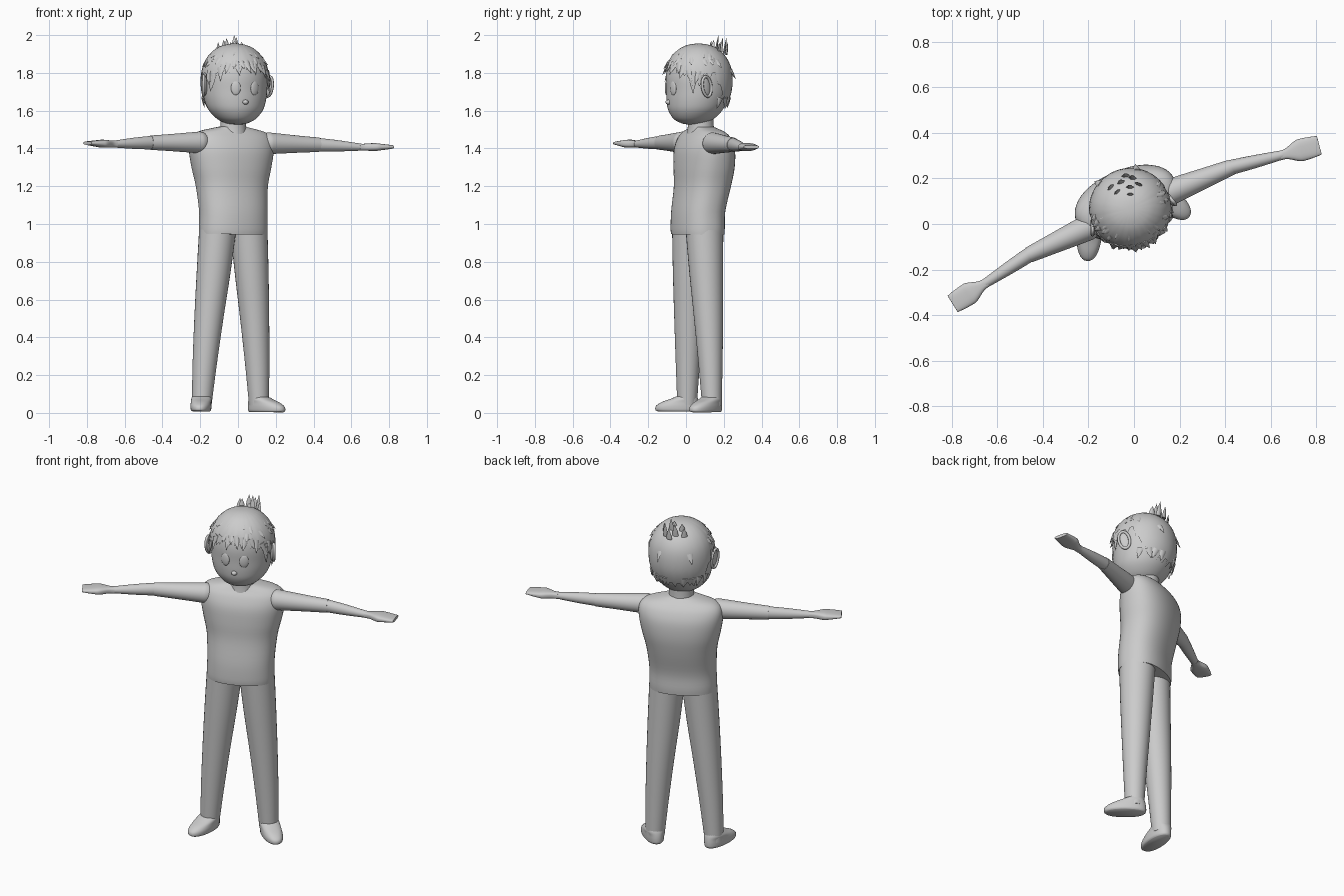
import bpy, bmesh, random
from math import sin, cos, pi, radians, copysign
from mathutils import Matrix, Vector

if "Cube" in bpy.data.objects:
    bpy.data.objects.remove(bpy.data.objects["Cube"])

random.seed(4)
CENTRE = Matrix.Translation((-0.02, 0.064, 0))
LEAN = (Matrix.Translation((0, 0, 1.43)) @ Matrix.Rotation(0.0115, 4, 'Y')
        @ Matrix.Translation((0, 0, -1.43)))
BODY = CENTRE @ Matrix.Rotation(radians(23.4), 4, 'Z') @ LEAN
HEAD = CENTRE @ Matrix.Rotation(radians(20), 4, 'Z') @ LEAN


def dense(rows, k=4):
    """Catmull-Rom smoothing of a list of sections."""
    out = []
    for i in range(len(rows) - 1):
        p = [rows[max(i - 1, 0)], rows[i], rows[i + 1], rows[min(i + 2, len(rows) - 1)]]
        for j in range(k):
            t = j / k
            out.append(tuple(0.5 * (2 * b + (c - a) * t + (2 * a - 5 * b + 4 * c - d) * t * t
                                    + (3 * b - a - 3 * c + d) * t ** 3)
                             for a, b, c, d in zip(*p)))
    return out + [rows[-1]]


def loft(bm, rows, frame=Matrix(), n=32, e=2.0):
    """Skin oval rings (height, half width, half depth, x, y) and cap both ends."""
    rings = []
    for h, a, b, x, y in rows:
        ring = []
        for i in range(n):
            c, s = cos(2 * pi * i / n), sin(2 * pi * i / n)
            p = (x + a * copysign(abs(c) ** (2 / e), c), y + b * copysign(abs(s) ** (2 / e), s), h)
            ring.append(bm.verts.new(frame @ Vector(p)))
        rings.append(ring)
    for r, q in zip(rings, rings[1:]):
        for i in range(n):
            j = (i + 1) % n
            bm.faces.new((r[i], r[j], q[j], q[i]))
    bm.faces.new(rings[0][::-1])
    bm.faces.new(rings[-1])


def along(p, q, side=Vector((0, 1, 0))):
    """Frame at p with its z axis pointing at q."""
    p, z = Vector(p), (Vector(q) - Vector(p)).normalized()
    y = z.cross(side).normalized()
    x = y.cross(z)
    m = Matrix((x, y, z)).transposed().to_4x4()
    m.translation = p
    return m


def finish(name, bm, world, angle=50):
    bmesh.ops.remove_doubles(bm, verts=bm.verts, dist=1e-5)
    bmesh.ops.recalc_face_normals(bm, faces=bm.faces)
    bm.transform(world)
    me = bpy.data.meshes.new(name)
    bm.to_mesh(me)
    bm.free()
    me.shade_smooth()
    me.set_sharp_from_angle(angle=radians(angle))
    ob = bpy.data.objects.new(name, me)
    bpy.context.collection.objects.link(ob)
    return ob


def part(name, rows, frame=Matrix(), world=BODY, n=32, e=2.0, k=4):
    bm = bmesh.new()
    loft(bm, dense(rows, k), frame, n, e)
    return finish(name, bm, world)


# Torso
part("shirt", [(0.945, .186, .124, 0, 0), (0.98, .187, .127, 0, 0), (1.07, .186, .127, 0, .003),
               (1.2, .196, .134, 0, .026), (1.3, .218, .141, 0, .035), (1.39, .234, .135, 0, .037),
               (1.45, .23, .112, 0, .037), (1.485, .195, .085, 0, .035), (1.505, .12, .065, 0, .028),
               (1.515, .07, .06, 0, .02)], n=48, e=2.3)
part("neck", [(1.46, .078, .075, 0, .015), (1.51, .069, .069, 0, .015), (1.6, .068, .068, 0, .015)])

# Limbs, both sides
for s, side in ((-1, "right"), (1, "left")):
    shoulder, elbow = (s * .17, 0, 1.43), (s * .485, -.008, 1.425)
    wrist, tip = (s * .712, -.047, 1.415), (s * .875, -.072, 1.418)
    part(side + "_upper_arm", [(-.03, .012, .012, 0, 0), (-.015, .035, .037, 0, 0), (.02, .055, .056, 0, 0),
                               (.06, .055, .055, 0, 0), (.2, .044, .045, 0, 0), (.315, .035, .038, 0, 0)],
         along(shoulder, elbow))
    part(side + "_forearm", [(-.01, .033, .036, 0, 0), (.1, .029, .03, 0, 0), (.235, .02, .018, 0, 0)],
         along(elbow, wrist))
    part(side + "_hand", [(-.01, .021, .018, 0, 0), (.02, .024, .018, 0, 0), (.07, .047, .021, 0, 0),
                          (.1, .049, .018, 0, 0), (.14, .046, .013, 0, 0), (.168, .042, .009, 0, 0)],
         along(wrist, tip), e=2.8)
    part(side + "_leg", [(0.04, .052, .052, s * .165, .015), (.25, .064, .063, s * .152, .012),
                         (.5, .077, .077, s * .132, .008), (.75, .09, .09, s * .109, .003),
                         (.97, .098, .1, s * .09, 0)])
    foot = Matrix.Translation((s * .165, .015, 0)) @ Matrix.Rotation(s * radians(28), 4, 'Z')
    part(side + "_shoe", [(.006, .047, .108, 0, -.052), (.015, .053, .116, 0, -.053),
                          (.035, .055, .114, 0, -.05), (.055, .054, .098, 0, -.036),
                          (.072, .054, .073, 0, -.015), (.085, .05, .055, 0, -.002)], foot, e=2.2)

# Head
SKULL = dense([(1.527, .02, .025, 0, -.035), (1.533, .055, .06, 0, -.03), (1.555, .1, .105, 0, -.026),
               (1.6, .142, .142, 0, -.017), (1.65, .162, .16, 0, -.008), (1.71, .172, .17, 0, 0),
               (1.78, .173, .172, 0, 0), (1.84, .16, .16, 0, 0), (1.89, .129, .129, 0, 0),
               (1.925, .085, .085, 0, 0), (1.94, .04, .04, 0, 0), (1.943, .004, .004, 0, 0)])
bm = bmesh.new()
loft(bm, SKULL, n=48)
finish("head", bm, HEAD)


def skin(az, z, off=0.0):
    """Point on the skull; az 0 is the face, z the height."""
    z = min(max(z, SKULL[0][0]), SKULL[-1][0] - 1e-5)
    for p, q in zip(SKULL, SKULL[1:]):
        if p[0] <= z <= q[0]:
            t = (z - p[0]) / (q[0] - p[0])
            a, b, x, y = (p[i] + (q[i] - p[i]) * t for i in range(1, 5))
            return Vector((x + (a + off) * sin(az), y - (b + off) * cos(az), z))


def blob(name, pos, scale, az):
    bm = bmesh.new()
    bmesh.ops.create_uvsphere(bm, u_segments=24, v_segments=14, radius=1)
    bm.transform(Matrix.Translation(pos) @ Matrix.Rotation(az, 4, 'Z') @ Matrix.Diagonal((*scale, 1)))
    return finish(name, bm, HEAD)


# Face
blob("nose", skin(0, 1.645), (.016, .016, .013), 0)
for s, side in ((-1, "right"), (1, "left")):
    az = s * radians(18)
    blob(side + "_eye", skin(az, 1.72, -.002), (.026, .009, .038), az)
    # Ear: shallow bowl with a raised oval rim
    ear = Matrix.Translation((s * .176, -.022, 1.73)) @ Matrix.Rotation(s * radians(20), 4, 'Z') \
        @ Matrix.Rotation(radians(12), 4, 'X')
    bm = bmesh.new()
    bmesh.ops.create_uvsphere(bm, u_segments=20, v_segments=12, radius=1)
    bm.transform(Matrix.Diagonal((.012, .032, .054, 1)))
    n, m = 28, 8
    rim = [[bm.verts.new((s * .008 + .008 * sin(2 * pi * j / m),
                          (.03 + .008 * cos(2 * pi * j / m)) * cos(2 * pi * i / n),
                          (.053 + .008 * cos(2 * pi * j / m)) * sin(2 * pi * i / n)))
            for j in range(m)] for i in range(n)]
    for i in range(n):
        for j in range(m):
            k, l = (i + 1) % n, (j + 1) % m
            bm.faces.new((rim[i][j], rim[k][j], rim[k][l], rim[i][l]))
    finish(side + "_ear", bm, HEAD @ ear)

# Hair cap with a jagged lower edge
EDGE = [(0, 1.83), (40, 1.81), (58, 1.77), (75, 1.78), (100, 1.79), (118, 1.67), (150, 1.63), (180, 1.62)]


def hairline(az):
    d = abs((az * 180 / pi + 180) % 360 - 180)
    for (a, p), (b, q) in zip(EDGE, EDGE[1:]):
        if a <= d <= b:
            return p + (q - p) * (d - a) / (b - a)
    return EDGE[-1][1]


bm = bmesh.new()
N, K = 72, 16
grid = []
for k in range(K + 1):
    row = []
    for i in range(N):
        az = 2 * pi * i / N
        low = hairline(az) + (.014 if i % 3 else -.016)
        p = skin(az, low + (1.9429 - low) * sin(k / K * pi / 2), .008)
        row.append(bm.verts.new(p + Vector((0, 0, .012 * k / K))))
    grid.append(row)
for r, q in zip(grid, grid[1:]):
    for i in range(N):
        j = (i + 1) % N
        bm.faces.new((r[i], r[j], q[j], q[i]))
bm.faces.new(grid[-1])
finish("hair_cap", bm, HEAD, 40)

# Hair locks: flat pointed tufts bent away from the scalp
bm = bmesh.new()


def lock(root, aim, width, length):
    out = Vector((root.x, root.y, .3 * (root.z - 1.74))).normalized()
    loft(bm, [(0, width, width * .4, 0, 0), (length * .5, width * .7, width * .3, 0, 0),
              (length, .0006, .0006, 0, 0)], along(root, root + aim, aim.cross(out)), n=6)


def hanging(az, z, width, length, flare=.25):
    root = skin(az, z, .006)
    down = skin(az, z - .04, .006) - root
    out = Vector((sin(az), -cos(az), 0))
    swirl = Vector((cos(az), sin(az), 0)) * random.uniform(-.4, .4)
    lock(root, down.normalized() + out * flare + swirl, width, length)


for i in range(15):  # fringe
    az = radians(-70 + 10 * i + random.uniform(-3, 3))
    hanging(az, hairline(az) + .035, .018, random.uniform(.06, .085), .1)
for s in (-1, 1):  # sideburns and nape flicks
    hanging(s * radians(60), 1.79, .022, .095, .03)
    hanging(s * radians(72), 1.79, .018, .06, .05)
    for d in (115, 130, 145, 160):
        hanging(s * radians(d), 1.67, .02, .06, .15)
for i in range(24):  # scattered crown tufts
    hanging(radians(random.uniform(-110, 110)), random.uniform(1.86, 1.92), .015, random.uniform(.04, .06), .3)
for s in (-1, 1):
    hanging(s * radians(150), 1.82, .018, .06, .35)
for x, y, h in ((.03, .09, 2.0), (.0, .125, 1.985), (.055, .125, 1.99), (-.03, .09, 1.975), (.02, .06, 1.97),
                (.07, .09, 1.965), (-.05, .12, 1.96), (.03, .145, 1.965)):  # upright spikes
    root = Vector((x, y, 1.945 - 2.2 * (x * x + y * y)))
    lock(root, Vector((.1 * x, .15, 1)), .018, h - root.z)
finish("hair_locks", bm, HEAD, 40)
